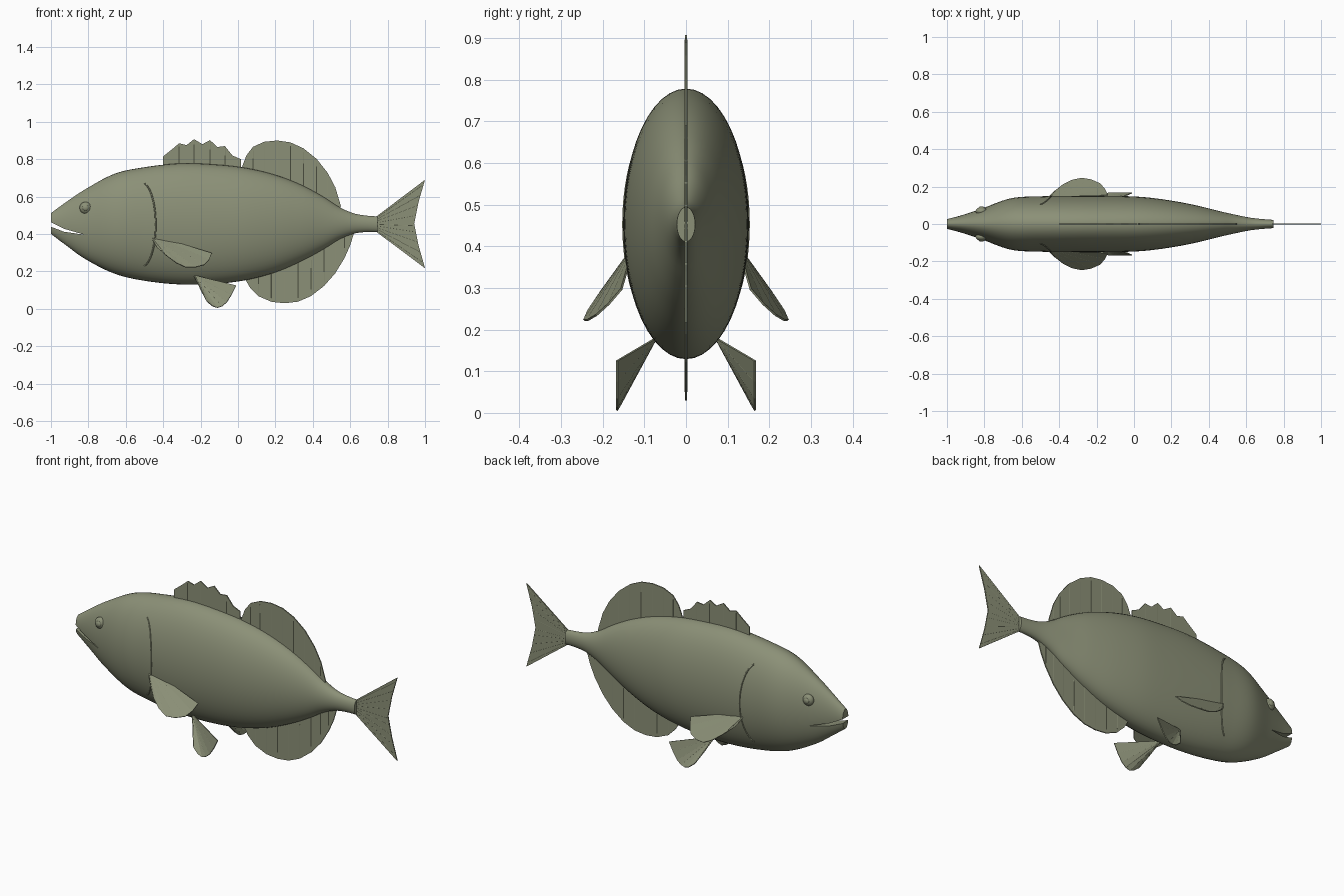
import bpy, bmesh, math
from mathutils import Vector

if "Cube" in bpy.data.objects:
    bpy.data.objects.remove(bpy.data.objects["Cube"])

olive = bpy.data.materials.new("olive_grey")
olive.diffuse_color = (0.26, 0.28, 0.185, 1)
olive.use_nodes = True
olive.node_tree.nodes["Principled BSDF"].inputs["Base Color"].default_value = olive.diffuse_color

# Body stations: x, bottom z, top z, half width
STATIONS = [
    (-1.0, .400, .512, .026), (-.92, .340, .570, .047), (-.82, .268, .637, .080),
    (-.66, .188, .722, .137), (-.50, .150, .757, .148), (-.30, .130, .778, .151),
    (-.10, .135, .770, .150), (.05, .155, .752, .144), (.20, .195, .716, .125),
    (.34, .255, .662, .098), (.46, .320, .597, .068), (.54, .370, .545, .050),
    (.62, .402, .510, .034), (.69, .411, .498, .026), (.745, .411, .494, .022)]


def section(x):
    """Smoothly interpolated bottom, top and half width at x."""
    n = len(STATIONS)
    i = max(k for k in range(n - 1) if STATIONS[k][0] <= x or k == 0)
    a, b = STATIONS[i], STATIONS[i + 1]
    p, q = STATIONS[max(i - 1, 0)], STATIONS[min(i + 2, n - 1)]
    h = b[0] - a[0]
    t = (x - a[0]) / h
    out = []
    for c in (1, 2, 3):
        ma = (b[c] - p[c]) / (b[0] - p[0]) * h
        mb = (q[c] - a[c]) / (q[0] - a[0]) * h
        out.append((2*t**3 - 3*t*t + 1) * a[c] + (t**3 - 2*t*t + t) * ma
                   + (3*t*t - 2*t**3) * b[c] + (t**3 - t*t) * mb)
    return out


def side_y(x, z):
    lo, hi, w = section(x)
    return w * math.sqrt(max(0, 1 - ((z - (lo + hi) / 2) / ((hi - lo) / 2)) ** 2))


def make(name, verts, faces, smooth=None):
    me = bpy.data.meshes.new(name)
    me.from_pydata(verts, [], faces)
    bm = bmesh.new()
    bm.from_mesh(me)
    bmesh.ops.recalc_face_normals(bm, faces=bm.faces)
    bm.to_mesh(me)
    bm.free()
    ob = bpy.data.objects.new(name, me)
    bpy.context.collection.objects.link(ob)
    me.materials.append(olive)
    if smooth:
        bpy.ops.object.select_all(action='DESELECT')
        ob.select_set(True)
        bpy.context.view_layer.objects.active = ob
        bpy.ops.object.shade_smooth_by_angle(angle=math.radians(smooth))
    return ob


def mirror(ob):
    m = ob.modifiers.new("mirror", 'MIRROR')
    m.use_axis = (False, True, False)


def solid(ob, t=.006):
    m = ob.modifiers.new("thickness", 'SOLIDIFY')
    m.thickness, m.offset = t, 0


def tubes(name, paths, r, both=False):
    """Thin raised ridges: fin rays and gill edges."""
    cu = bpy.data.curves.new(name, 'CURVE')
    cu.dimensions = '3D'
    cu.bevel_depth, cu.bevel_resolution = r, 1
    cu.use_fill_caps = True
    for path in paths:
        s = cu.splines.new('POLY')
        s.points.add(len(path) - 1)
        for p, c in zip(s.points, path):
            p.co = (*c, 1)
    ob = bpy.data.objects.new(name, cu)
    bpy.context.collection.objects.link(ob)
    cu.materials.append(olive)
    if both:
        mirror(ob)


# Body
NX, NA = 72, 48
verts, faces = [], []
for i in range(NX + 1):
    x = -1 + 1.745 * i / NX
    lo, hi, w = section(x)
    for j in range(NA):
        a = 2 * math.pi * j / NA
        verts.append((x, w * math.cos(a), (lo + hi) / 2 + (hi - lo) / 2 * math.sin(a)))
for i in range(NX):
    for j in range(NA):
        k = (j + 1) % NA
        faces.append((i*NA + j, i*NA + k, (i+1)*NA + k, (i+1)*NA + j))
faces += [tuple(range(NA)), tuple(range(NX*NA, NX*NA + NA))]
body = make("body", verts, faces, 40)

# Mouth slit cut into the head
slit = [(-1.03, .477), (-.93, .428), (-.82, .396), (-.93, .412), (-1.03, .450)]
cutter = make("mouth_cutter", [(x, y, z) for y in (-.2, .2) for x, z in slit],
              [(0, 1, 2, 3, 4), (5, 6, 7, 8, 9)]
              + [(i, (i+1) % 5, 5 + (i+1) % 5, 5 + i) for i in range(5)])
cutter.hide_render = True
cutter.hide_set(True)
b = body.modifiers.new("mouth", 'BOOLEAN')
b.operation, b.object, b.solver = 'DIFFERENCE', cutter, 'EXACT'

# Eyes: eyeball with a smaller raised pupil
for name, r, flat, out in (("eyes", .032, .022, -.004), ("pupils", .017, .010, .012)):
    bm = bmesh.new()
    bmesh.ops.create_uvsphere(bm, u_segments=24, v_segments=16, radius=1)
    vs = [(v.co.x * r - .815, side_y(-.815, .54) + out + v.co.y * flat, .54 + v.co.z * r)
          for v in bm.verts]
    fs = [[v.index for v in f.verts] for f in bm.faces]
    bm.free()
    mirror(make(name, vs, fs, 60))

# Gill edges
gill = []
for i in range(25):
    a = math.radians(-78 + 156 * i / 24)
    x, z = -.515 + .075 * math.cos(a), .45 + .225 * math.sin(a)
    gill.append((x, side_y(x, z), z))
tubes("gill_edges", [gill], .004, True)


# Upright fins along the centre line
def flat_fin(name, outline, rays):
    solid(make(name, [(x, 0, z) for x, z in outline], [tuple(range(len(outline)))]))
    tubes(name + "_rays", [[(x, 0, z) for x, z in r] for r in rays], .004)


def arc(cx, cz, rx, rz, a0, a1, n=28):
    return [(cx + rx * math.cos(math.radians(a0 + (a1-a0) * i / n)),
             cz + rz * math.sin(math.radians(a0 + (a1-a0) * i / n))) for i in range(n + 1)]


spines = [(-.4, .815), (-.35, .855), (-.315, .885), (-.275, .875), (-.235, .907), (-.19, .88),
          (-.15, .902), (-.11, .865), (-.07, .87), (-.03, .82), (.015, .80)]
flat_fin("spiny_back_fin", spines + [(.015, .70), (-.4, .70)],
         [[(x, .72), (x, z - .01)] for x, z in spines[2:-1:2]])

top_edge = [(.02, .755), (.045, .82), (.08, .866), (.14, .893), (.21, .9), (.28, .89), (.35, .858),
            (.42, .802), (.48, .726), (.52, .65), (.55, .55)]
flat_fin("soft_back_fin", top_edge + [(.54, .5), (.3, .6), (.03, .7)],
         [[(x, .56 if x > .3 else .65), (x, z - .02)] for x, z in top_edge[2:-1]])

low_edge = [(.04, .155), (.065, .112), (.11, .067), (.18, .037), (.25, .03), (.32, .038), (.39, .068),
            (.46, .122), (.52, .190), (.57, .272), (.60, .340), (.62, .405)]
flat_fin("belly_fin", low_edge + [(.6, .45), (.3, .33), (.05, .22)],
         [[(x, .4 if x > .45 else .26), (x, z + .02)] for x, z in low_edge[2:-2]])

tail = [(.735, .49), (1.0, .69), (.965, .57), (.942, .455), (.965, .34), (1.0, .217), (.735, .415)]
tail_rays = []
for i in range(9):
    t = i / 8
    z1 = .24 + .43 * t
    x1 = .935 + .05 * abs(2*t - 1)
    tail_rays.append([(.735, .422 + .06 * t), (x1, z1 + (.01 if t < .5 else -.01))])
flat_fin("tail_fin", tail, tail_rays)


# Paired side fins: fans from a root point
def fan_fin(name, root, tips):
    n = len(tips)
    ob = make(name, [root] + tips, [(0, i, i + 1) for i in range(1, n)])
    mirror(ob)
    solid(ob, .005)
    o = Vector(root)
    tubes(name + "_rays", [[o, o.lerp(Vector(t), .95)] for t in tips[1:-1]], .003, True)


fan_fin("chest_fins", (-.475, .125, .40),
        [(-.14, .155, .297), (-.155, .185, .262), (-.18, .215, .235), (-.23, .237, .222),
         (-.28, .245, .222), (-.33, .235, .245), (-.38, .21, .282), (-.43, .17, .325)])
fan_fin("pelvic_fins", (-.235, .072, .18),
        [(-.01, .166, .125), (-.035, .166, .075), (-.06, .166, .035), (-.085, .166, .014),
         (-.11, .166, .006), (-.135, .166, .014), (-.165, .160, .038), (-.2, .12, .1)])
